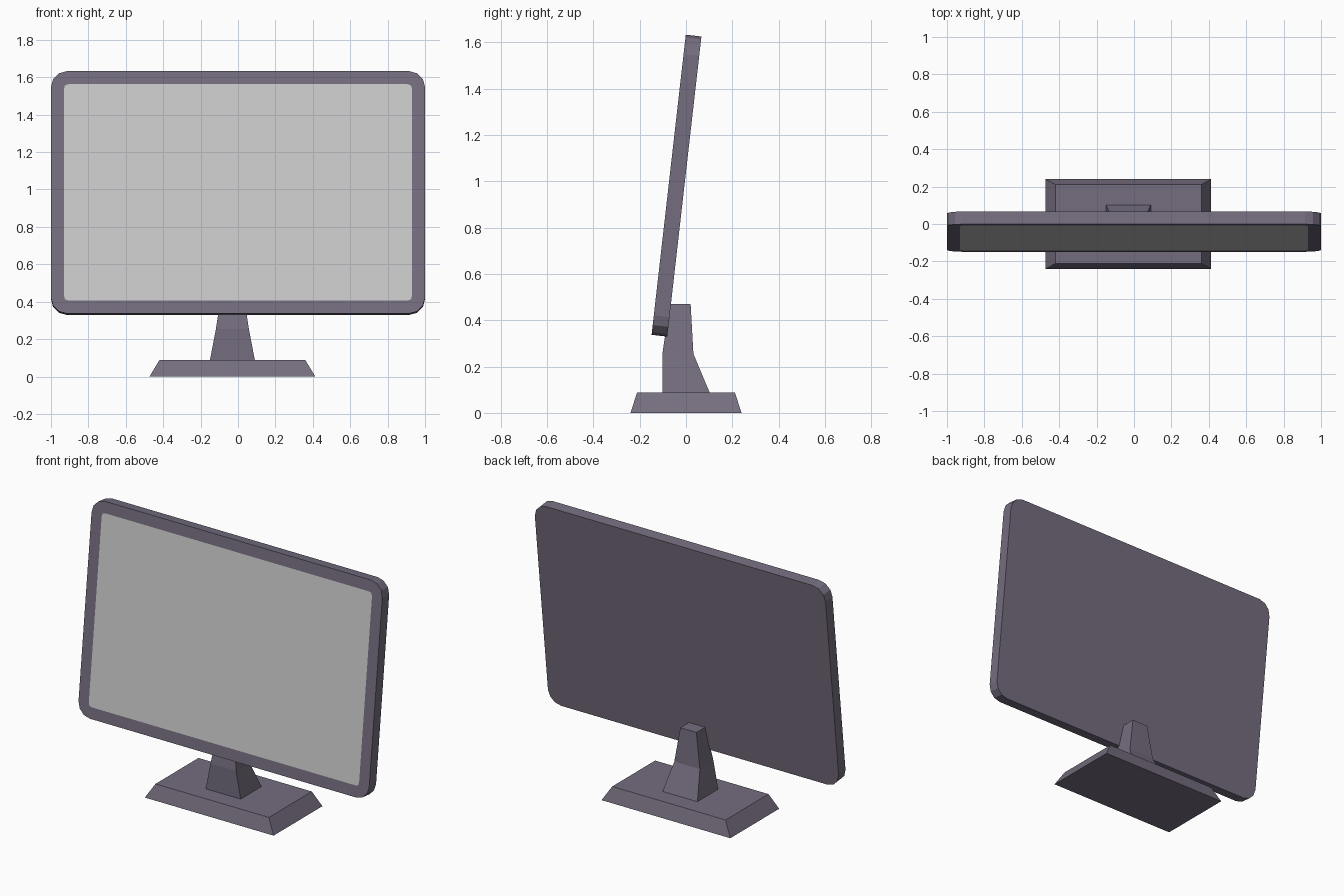
import bpy, bmesh
from math import sin, cos, pi, radians
from mathutils import Matrix

if "Cube" in bpy.data.objects:
    bpy.data.objects.remove(bpy.data.objects["Cube"])


def material(name, color):
    m = bpy.data.materials.new(name)
    m.diffuse_color = color
    m.use_nodes = True
    m.node_tree.nodes["Principled BSDF"].inputs["Base Color"].default_value = m.diffuse_color
    return m


plastic = material("dark_plastic", (0.178, 0.155, 0.212, 1))
glass = material("screen_grey", (0.8, 0.8, 0.8, 1))


def finish(bm, name, *mats):
    bmesh.ops.recalc_face_normals(bm, faces=bm.faces[:])
    mesh = bpy.data.meshes.new(name)
    bm.to_mesh(mesh)
    bm.free()
    for m in mats:
        mesh.materials.append(m)
    ob = bpy.data.objects.new(name, mesh)
    bpy.context.collection.objects.link(ob)
    return ob


def tapered_stack(name, cx, levels):
    """Rectangular sections (z, half width, y front, y back), joined upwards."""
    bm = bmesh.new()
    rings = [[bm.verts.new(p) for p in ((cx - w, y0, z), (cx + w, y0, z),
                                        (cx + w, y1, z), (cx - w, y1, z))]
             for z, w, y0, y1 in levels]
    for a, b in zip(rings, rings[1:]):
        for i in range(4):
            j = (i + 1) % 4
            bm.faces.new((a[i], a[j], b[j], b[i]))
    bm.faces.new(rings[0])
    bm.faces.new(rings[-1])
    return finish(bm, name, plastic)


# Foot and neck
tapered_stack("base", -0.03, [(0, 0.443, -0.24, 0.24), (0.088, 0.39, -0.211, 0.211)])
tapered_stack("neck", -0.03, [(0.088, 0.12, -0.102, 0.102),
                              (0.255, 0.088, -0.102, 0.032),
                              (0.47, 0.055, -0.07, 0.02)])

# Rounded display panel: outline, extruded depth, screen inset in the front face
W, H, DEPTH, R, SEG = 1.0, 0.652, 0.068, 0.085, 3
bm = bmesh.new()
outline = []
for q, (sx, sz) in enumerate(((1, 1), (-1, 1), (-1, -1), (1, -1))):
    for k in range(SEG + 1):
        a = (q + k / SEG) * pi / 2
        outline.append(bm.verts.new((sx * (W - R) + R * cos(a), -DEPTH / 2,
                                     sz * (H - R) + R * sin(a))))
front = bm.faces.new(outline)
back = bmesh.ops.extrude_face_region(bm, geom=[front], use_keep_orig=True)
bmesh.ops.translate(bm, vec=(0, DEPTH, 0),
                    verts=[v for v in back["geom"] if isinstance(v, bmesh.types.BMVert)])
bmesh.ops.recalc_face_normals(bm, faces=bm.faces[:])
bmesh.ops.inset_region(bm, faces=[front], thickness=0.07, use_even_offset=True, use_boundary=True)
front.material_index = 1
panel = finish(bm, "display_panel", plastic, glass)
panel.matrix_world = Matrix.Translation((0, -0.041, 0.981)) @ Matrix.Rotation(radians(-6.5), 4, 'X')
